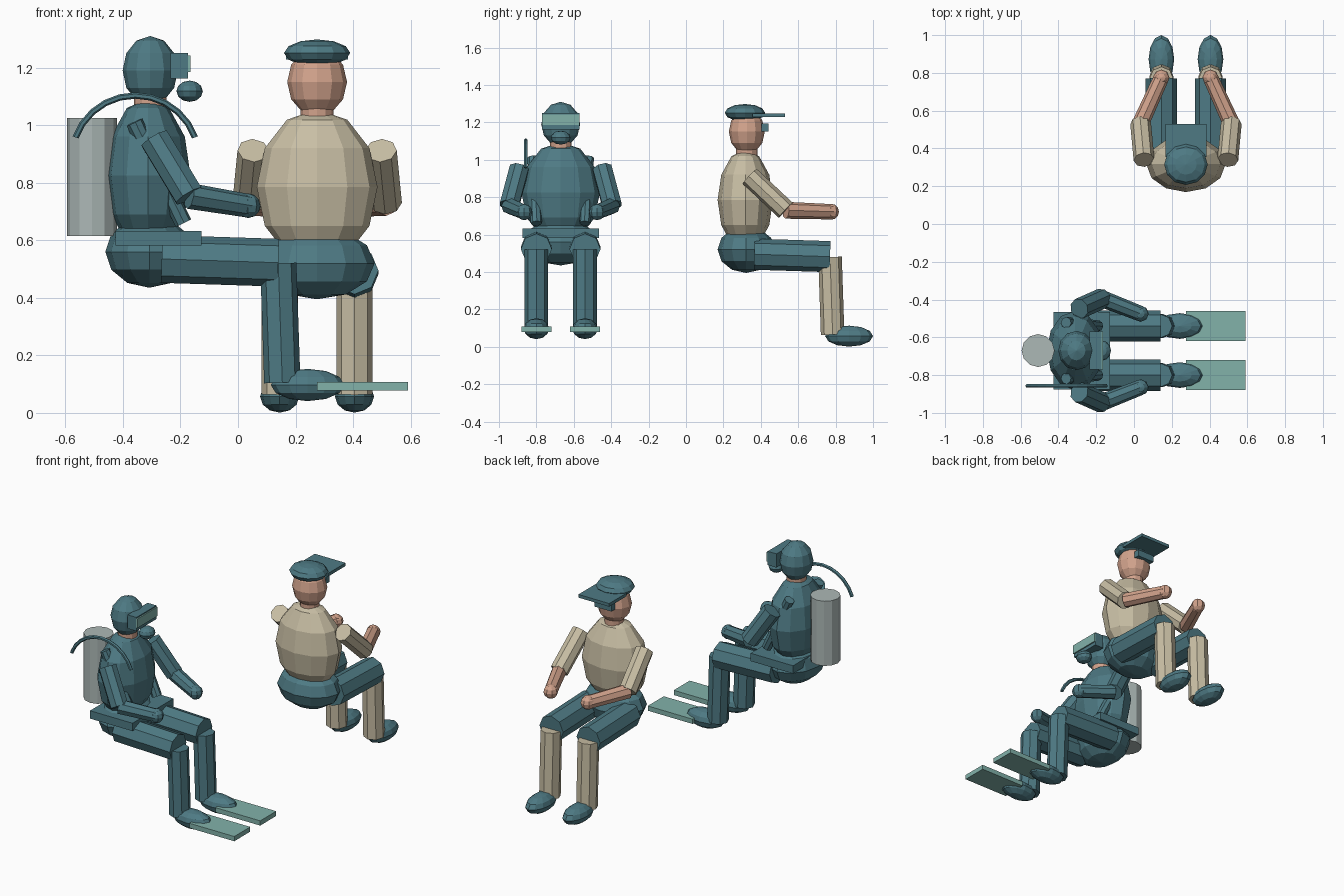
import bpy, bmesh, math
from mathutils import Vector, Matrix

if "Cube" in bpy.data.objects:
    bpy.data.objects.remove(bpy.data.objects["Cube"])


def material(name, rgb):
    m = bpy.data.materials.new(name)
    lin = [(c / 255 / 12.92) if c / 255 <= 0.04045 else ((c / 255 + 0.055) / 1.055) ** 2.4 for c in rgb]
    m.diffuse_color = (*lin, 1)
    m.use_nodes = True
    m.node_tree.nodes["Principled BSDF"].inputs["Base Color"].default_value = m.diffuse_color
    return m


TEAL = material("dark teal", (78, 122, 132))
GLASS = material("pale teal", (130, 178, 170))
TAN = material("khaki", (200, 190, 164))
SKIN = material("skin", (210, 163, 140))
GREY = material("tank grey", (172, 184, 182))

# Each figure is modelled facing +y, then placed by its own frame
CAPTAIN = Matrix.Translation((0.275, 0.325, 0))
DIVER = Matrix.Translation((-0.305, -0.67, 0.04)) @ Matrix.Rotation(-math.pi / 2, 4, 'Z')


def finish(name, bm, frame, mat):
    bm.transform(frame)
    bmesh.ops.recalc_face_normals(bm, faces=bm.faces)
    me = bpy.data.meshes.new(name)
    bm.to_mesh(me)
    bm.free()
    me.materials.append(mat)
    ob = bpy.data.objects.new(name, me)
    bpy.context.collection.objects.link(ob)


def ball(name, frame, mat, centre, radii, seg=12, rings=6):
    bm = bmesh.new()
    bmesh.ops.create_uvsphere(bm, u_segments=seg, v_segments=rings, radius=1,
                              matrix=Matrix.Translation(centre) @ Matrix.Diagonal((*radii, 1)))
    finish(name, bm, frame, mat)


def box(name, frame, mat, low, high):
    low, high = Vector(low), Vector(high)
    bm = bmesh.new()
    bmesh.ops.create_cube(bm, size=1, matrix=Matrix.Translation((low + high) / 2)
                          @ Matrix.Diagonal((*(high - low), 1)))
    finish(name, bm, frame, mat)


def rod(name, frame, mat, a, b, r, seg=8, r2=None):
    a, b = Vector(a), Vector(b)
    d = b - a
    bm = bmesh.new()
    bmesh.ops.create_cone(bm, cap_ends=True, segments=seg, radius1=r, radius2=r2 or r, depth=d.length,
                          matrix=Matrix.Translation((a + b) / 2) @ d.to_track_quat('Z', 'Y').to_matrix().to_4x4())
    finish(name, bm, frame, mat)


def seated_figure(who, frame, shirt, forearm, shin, head, elbow, hand):
    # Trunk and head
    ball(who + "_hips", frame, TEAL, (0, -0.003, 0.52), (0.2, 0.153, 0.125))
    ball(who + "_torso", frame, shirt, (0, -0.008, 0.785), (0.21, 0.148, 0.27))
    rod(who + "_neck", frame, SKIN, (0, 0, 0.99), (0, 0, 1.08), 0.057, 12)
    ball(who + "_head", frame, head, (0, 0, 1.15), (0.104, 0.096, 0.12))
    for side, s in (("right", 1), ("left", -1)):
        tag = f"{who}_{side}_"
        # Legs
        rod(tag + "thigh", frame, TEAL, (s * 0.13, 0.04, 0.495), (s * 0.13, 0.445, 0.482), 0.083)
        rod(tag + "shin", frame, shin, (s * 0.13, 0.445, 0.48), (s * 0.13, 0.459, 0.065), 0.063)
        ball(tag + "foot", frame, TEAL, (s * 0.13, 0.547, 0.057), (0.068, 0.128, 0.056))
        # Arms
        e = (s * elbow[0], elbow[1], elbow[2])
        h = (s * hand[0], hand[1], hand[2])
        rod(tag + "upper_arm", frame, shirt, (s * 0.222, 0.015, 0.912), e, 0.055)
        rod(tag + "forearm", frame, forearm, e, h, 0.045, 8, 0.041)
        ball(tag + "hand", frame, forearm, h, (0.043, 0.043, 0.043), 8, 6)


seated_figure("captain", CAPTAIN, TAN, SKIN, TAN, SKIN, (0.24, 0.208, 0.73), (0.13, 0.45, 0.722))
seated_figure("diver", DIVER, TEAL, TEAL, TEAL, TEAL, (0.275, 0.135, 0.714), (0.195, 0.34, 0.68))

# Captain's cap and glasses
ball("cap", CAPTAIN, TEAL, (0, -0.01, 1.251), (0.115, 0.108, 0.047))
box("cap_visor", CAPTAIN, TEAL, (-0.108, 0.03, 1.228), (0.108, 0.205, 1.248))
box("glasses", CAPTAIN, TEAL, (-0.06, 0.08, 1.15), (0.06, 0.115, 1.193))

# Diver's mask, mouthpiece and weight belt
box("mask", DIVER, TEAL, (-0.1, 0.07, 1.123), (0.1, 0.132, 1.21))
box("mask_glass", DIVER, GLASS, (-0.1, 0.13, 1.145), (0.1, 0.14, 1.203))
ball("mouthpiece", DIVER, TEAL, (0, 0.137, 1.078), (0.053, 0.046, 0.037))
box("weight_belt", DIVER, TEAL, (-0.205, -0.12, 0.542), (0.205, 0.178, 0.592))

# Air tank, harness straps and fins
rod("air_tank", DIVER, GREY, (0, -0.203, 0.575), (0, -0.203, 0.985), 0.087, 12)
for side, s in (("right", 1), ("left", -1)):
    rod(side + "_strap", DIVER, TEAL, (s * 0.148, -0.055, 0.97), (s * 0.13, 0.115, 0.62), 0.03)
    box(side + "_fin", DIVER, GLASS, (s * 0.13 - 0.08, 0.58, 0.038), (s * 0.13 + 0.08, 0.895, 0.068))

# Air hose: a bent tube swept along a circular arc
bm = bmesh.new()
rows = []
for i in range(11):
    t = math.radians(20 + 14 * i)
    row = []
    for j in range(6):
        p = math.tau * j / 6
        rr = 0.221 + 0.011 * math.cos(p)
        row.append(bm.verts.new((0.187 + 0.011 * math.sin(p), -0.052 + rr * math.cos(t), 0.842 + rr * math.sin(t))))
    rows.append(row)
for a, b in zip(rows, rows[1:]):
    for j in range(6):
        k = (j + 1) % 6
        bm.faces.new((a[j], a[k], b[k], b[j]))
bm.faces.new(rows[0])
bm.faces.new(rows[-1])
finish("air_hose", bm, DIVER, TEAL)
